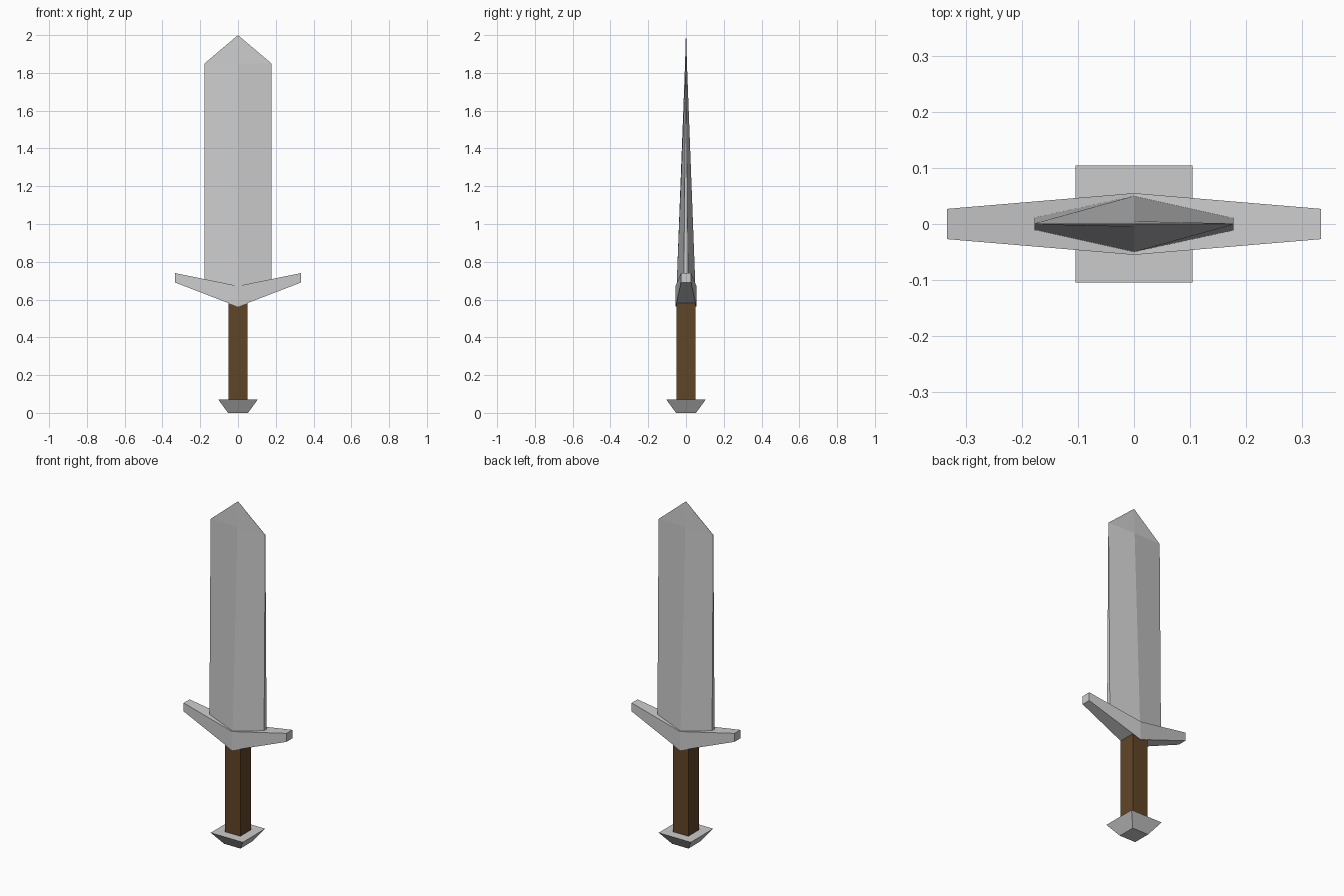
import bpy, bmesh

if "Cube" in bpy.data.objects:
    bpy.data.objects.remove(bpy.data.objects["Cube"])


def loft(name, rings):
    """Bridge rings of equal point count and cap both ends."""
    bm = bmesh.new()
    loops = [[bm.verts.new(p) for p in ring] for ring in rings]
    n = len(loops[0])
    for a, b in zip(loops, loops[1:]):
        for i in range(n):
            j = (i + 1) % n
            bm.faces.new((a[i], a[j], b[j], b[i]))
    bm.faces.new(loops[0])
    bm.faces.new(loops[-1])
    bmesh.ops.recalc_face_normals(bm, faces=bm.faces)
    mesh = bpy.data.meshes.new(name)
    bm.to_mesh(mesh)
    bm.free()
    obj = bpy.data.objects.new(name, mesh)
    bpy.context.collection.objects.link(obj)
    return obj


def square(r, z):
    return [(-r, -r, z), (r, -r, z), (r, r, z), (-r, r, z)]


def blade_ring(w, edge, ridge, z_edge, z_ridge):
    return [(-w, -edge, z_edge), (0, -ridge, z_ridge), (w, -edge, z_edge),
            (w, edge, z_edge), (0, ridge, z_ridge), (-w, edge, z_edge)]


def guard_ring(x, y, bottom, top):
    return [(x, -y, bottom), (x, y, bottom), (x, y, top), (x, -y, top)]


# Pommel: square block flaring upwards
loft("pommel", [square(0.053, 0), square(0.104, 0.07)])

# Grip
grip = loft("grip", [square(0.05, 0.05), square(0.05, 0.61)])
brown = bpy.data.materials.new("brown_grip")
brown.diffuse_color = (0.12, 0.06, 0.02, 1)
brown.use_nodes = True
brown.node_tree.nodes["Principled BSDF"].inputs["Base Color"].default_value = brown.diffuse_color
grip.data.materials.append(brown)

# Guard: two arms swept upwards and tapering outwards
loft("guard", [guard_ring(-0.333, 0.027, 0.69, 0.74),
               guard_ring(0, 0.055, 0.562, 0.672),
               guard_ring(0.333, 0.027, 0.69, 0.74)])

# Blade: six-sided section thinning to a pointed tip
loft("blade", [blade_ring(0.177, 0.012, 0.05, 0.66, 0.66),
               blade_ring(0.177, 0.001, 0.005, 1.85, 1.85),
               blade_ring(0.001, 0.0005, 0.0008, 1.999, 2.0)])
